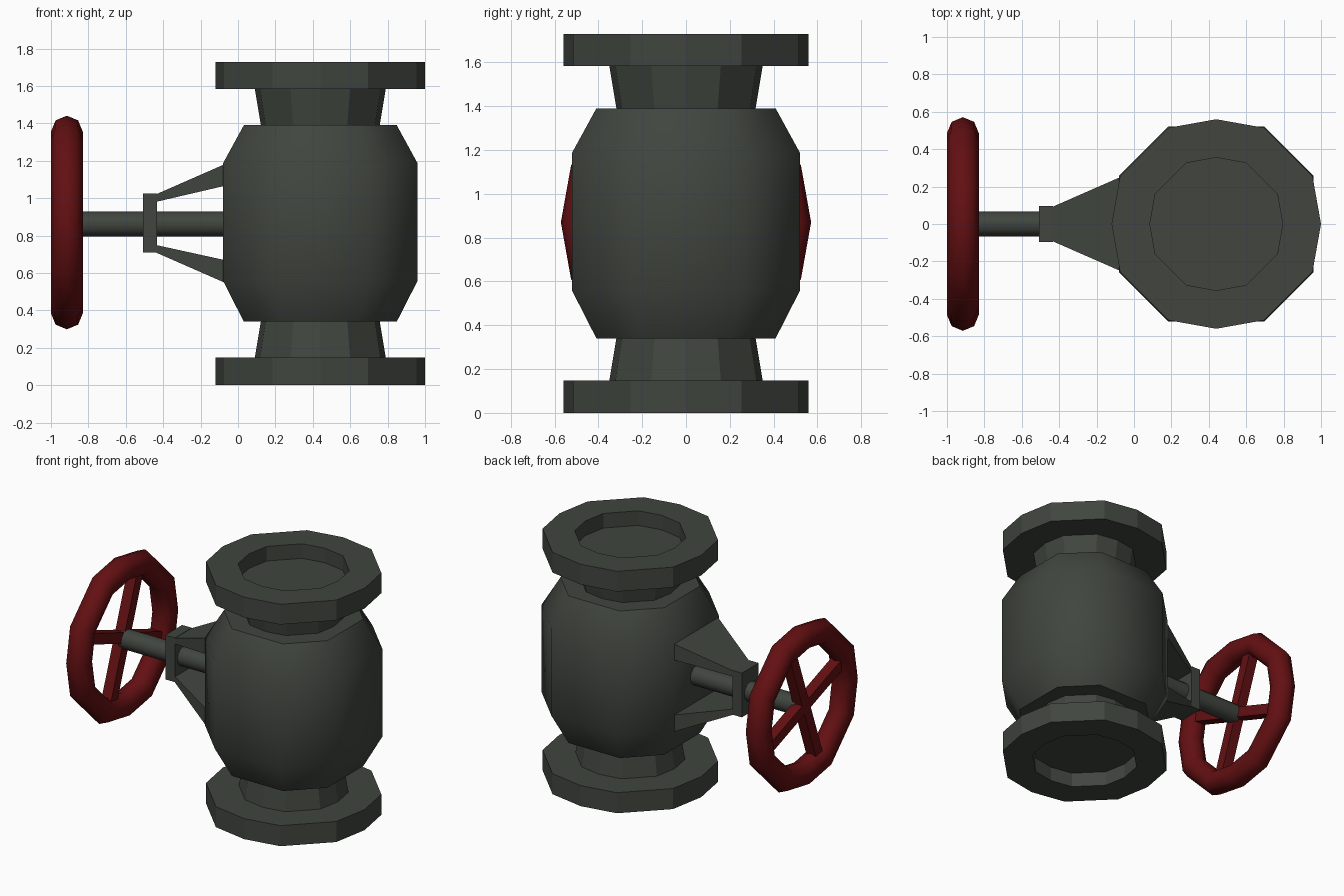
import bpy, bmesh, math
from mathutils import Vector, Matrix

if "Cube" in bpy.data.objects:
    bpy.data.objects.remove(bpy.data.objects["Cube"])

CX, CZ = 0.44, 0.865      # valve axis x, stem axis z


def material(name, rgb):
    m = bpy.data.materials.new(name)
    m.diffuse_color = (*rgb, 1)
    m.use_nodes = True
    m.node_tree.nodes["Principled BSDF"].inputs["Base Color"].default_value = m.diffuse_color
    return m


IRON = material("dark green grey iron", (0.052, 0.06, 0.049))
RED = material("dark red paint", (0.125, 0.005, 0.006))

# Unit cross-sections: twelve-sided ring for round parts, octagon for the body
K = 26.3
OCT = []
RING = []
for q in range(4):
    for a, r in ((0, 1.0), (K, 1.025), (90 - K, 1.025)):
        t = math.radians(a + 90 * q)
        p = (r * math.cos(t), r * math.sin(t))
        RING.append(p)
        if a:
            OCT.append(p)


def finish(bm, name, mat, smooth=None):
    bmesh.ops.recalc_face_normals(bm, faces=bm.faces)
    me = bpy.data.meshes.new(name)
    bm.to_mesh(me)
    bm.free()
    me.materials.append(mat)
    ob = bpy.data.objects.new(name, me)
    bpy.context.collection.objects.link(ob)
    if smooth:
        bpy.context.view_layer.objects.active = ob
        ob.select_set(True)
        bpy.ops.object.shade_smooth_by_angle(angle=math.radians(smooth))
        ob.select_set(False)
    return ob


def loft(name, loops, mat, smooth=None, caps=True, closed=False):
    """Skin a list of vertex loops."""
    bm = bmesh.new()
    vs = [[bm.verts.new(p) for p in lp] for lp in loops]
    pairs = list(zip(vs, vs[1:]))
    if closed:
        pairs.append((vs[-1], vs[0]))
    for a, b in pairs:
        n = len(a)
        for i in range(n):
            j = (i + 1) % n
            bm.faces.new((a[i], a[j], b[j], b[i]))
    if caps and not closed:
        bm.faces.new(vs[0])
        bm.faces.new(vs[-1])
    return finish(bm, name, mat, smooth)


def lathe(name, section, profile, mat, smooth=None, caps=True):
    loops = [[(CX + r * x, r * y, z) for x, y in section] for r, z in profile]
    return loft(name, loops, mat, smooth, caps)


# Body: chamfered octagonal barrel
lathe("body", OCT, [(0.445, 0.34), (0.567, 0.56), (0.567, 1.185), (0.445, 1.39)],
      IRON, 50)

# Flanges with recessed bores, and tapered necks
for label, out, back, neck in (("lower", 0.0, 0.147, 0.345), ("upper", 1.728, 1.583, 1.385)):
    floor = out + (back - out) * 0.72
    lathe(label + "_flange", RING,
          [(0.355, floor), (0.355, out), (0.56, out), (0.56, back), (0.30, back)], IRON)
    lathe(label + "_neck", RING, [(0.35, back), (0.317, neck)], IRON, caps=False)

# Stem
bm = bmesh.new()
bmesh.ops.create_cone(bm, cap_ends=True, segments=12, radius1=0.068, radius2=0.068, depth=0.85,
                      matrix=Matrix.Translation((-0.475, 0, CZ - 0.003)) @ Matrix.Rotation(math.pi / 2, 4, 'Y'))
finish(bm, "stem", IRON, 40)

# Yoke plate
bm = bmesh.new()
bmesh.ops.create_cube(bm, size=1, matrix=Matrix.Translation((-0.47, 0, 0.868))
                      @ Matrix.Diagonal((0.076, 0.19, 0.316, 1)))
finish(bm, "yoke_plate", IRON)

# Yoke arms, mirrored above and below the stem
for label, s, inner_end in (("upper", 1, 0.2), ("lower", -1, 0.195)):
    def rect(x, w, lo, hi):
        return [(x, -w, CZ + s * lo), (x, w, CZ + s * lo), (x, w, CZ + s * hi), (x, -w, CZ + s * hi)]
    loft(label + "_yoke_arm", [rect(-0.44, 0.09, 0.115, 0.155),
                               rect(-0.075, 0.25, inner_end, 0.315)], IRON)

# Handwheel rim
C = Vector((-0.915, 0, CZ + 0.005))
R, r = 0.486, 0.085
rim = []
for y, z in RING:
    rim.append([(C.x + r * math.sin(t), y * (R + r * math.cos(t)), C.z + z * (R + r * math.cos(t)))
                for t in (math.tau * k / 8 for k in range(8))])
loft("handwheel_rim", rim, RED, 60, closed=True)

# Crossed spokes, turned off the vertical
for n, ang in enumerate((70, -20)):
    bm = bmesh.new()
    bmesh.ops.create_cube(bm, size=1, matrix=Matrix.Translation(C)
                          @ Matrix.Rotation(math.radians(ang), 4, 'X')
                          @ Matrix.Diagonal((0.075, 0.94, 0.075, 1)))
    finish(bm, "handwheel_spoke_%d" % (n + 1), RED)
